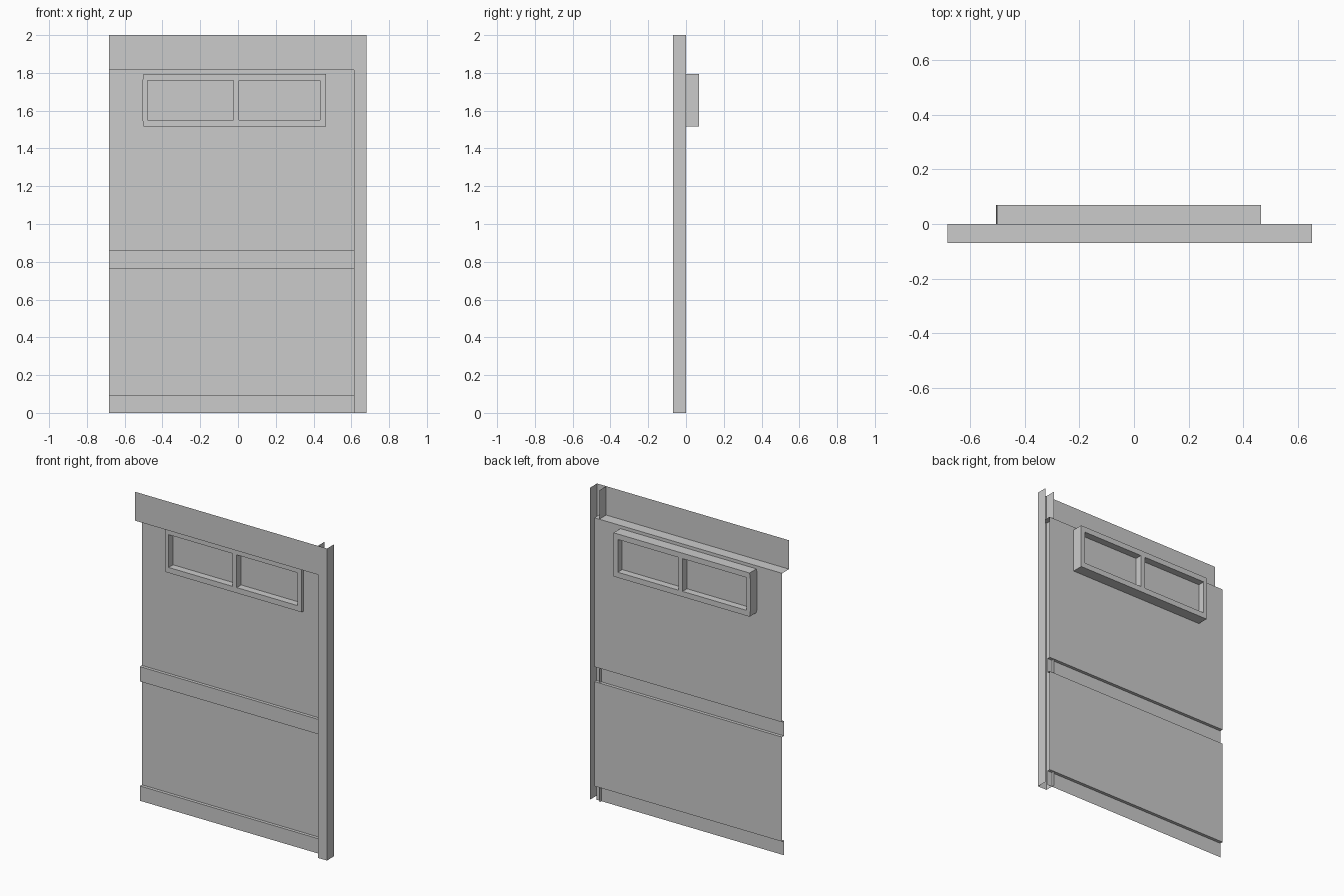
import bpy, bmesh
from mathutils import Vector

if "Cube" in bpy.data.objects:
    bpy.data.objects.remove(bpy.data.objects["Cube"])


def make(name, bm):
    bmesh.ops.remove_doubles(bm, verts=bm.verts, dist=1e-5)
    me = bpy.data.meshes.new(name)
    bm.to_mesh(me)
    bm.free()
    ob = bpy.data.objects.new(name, me)
    bpy.context.collection.objects.link(ob)
    return ob


def sheet(name, profile, sweep):
    """Sweep an open profile into a thin folded sheet."""
    bm = bmesh.new()
    a = [bm.verts.new(p) for p in profile]
    b = [bm.verts.new(Vector(p) + Vector(sweep)) for p in profile]
    for i in range(len(a) - 1):
        bm.faces.new((a[i], b[i], b[i + 1], a[i + 1]))
    return make(name, bm)


def rect(x0, x1, z0, z1, y):
    return [Vector(p) for p in ((x0, y, z0), (x1, y, z0), (x1, y, z1), (x0, y, z1))]


L, PANEL_R, POST_L, R = -0.682, 0.65, 0.615, 0.68
FRONT, RAIL = -0.07, -0.02

# lower sheet with the two forward-stepped rails
yz = [(RAIL, 0), (RAIL, 0.095), (0, 0.095), (0, 0.765),
      (RAIL, 0.765), (RAIL, 0.86), (0, 0.86)]
sheet("lower_panel_and_rails", [(L, y, z) for y, z in yz], (PANEL_R - L, 0, 0))

# upper sheet with the window cut-out
bm = bmesh.new()
outer = [bm.verts.new(p) for p in rect(L, PANEL_R, 0.86, 1.815, 0)]
inner = [bm.verts.new(p) for p in rect(-0.495, 0.455, 1.525, 1.785, 0)]
for i in range(4):
    j = (i + 1) % 4
    bm.faces.new((outer[i], outer[j], inner[j], inner[i]))
make("upper_panel", bm)

# header: ledge and front plate
sheet("header_ledge", [(L, 0, 1.815), (L, FRONT, 1.815)], (PANEL_R - L, 0, 0))
sheet("header_plate", [(L, FRONT, 1.815), (L, FRONT, 2)], (POST_L - L, 0, 0))

# corner post: channel open to the back
sheet("corner_post", [(POST_L, 0, 0), (POST_L, FRONT, 0), (R, FRONT, 0), (R, 0, 0)], (0, 0, 2))

# window frame: grid with two openings, extruded through the panel
xs = [-0.505, -0.478, -0.025, 0.005, 0.435, 0.465]
zs = [1.515, 1.55, 1.76, 1.795]
bm = bmesh.new()
grid = [[bm.verts.new((x, RAIL, z)) for z in zs] for x in xs]
for k in (0, -1):
    grid[0][k].co.x += 0.005
for i in range(5):
    for k in range(3):
        if k == 1 and i in (1, 3):
            continue
        bm.faces.new((grid[i][k], grid[i + 1][k], grid[i + 1][k + 1], grid[i][k + 1]))
front = bm.faces[:]
ext = bmesh.ops.extrude_face_region(bm, geom=front, use_keep_orig=True)
moved = [v for v in ext["geom"] if isinstance(v, bmesh.types.BMVert)]
bmesh.ops.translate(bm, verts=moved, vec=(0, 0.09, 0))
bmesh.ops.recalc_face_normals(bm, faces=bm.faces)
make("window_frame", bm)

# window panes
for n, i in (("left", 1), ("right", 3)):
    bm = bmesh.new()
    bm.faces.new([bm.verts.new(p) for p in rect(xs[i], xs[i + 1], 1.55, 1.76, 0.025)])
    make(n + "_pane", bm)
